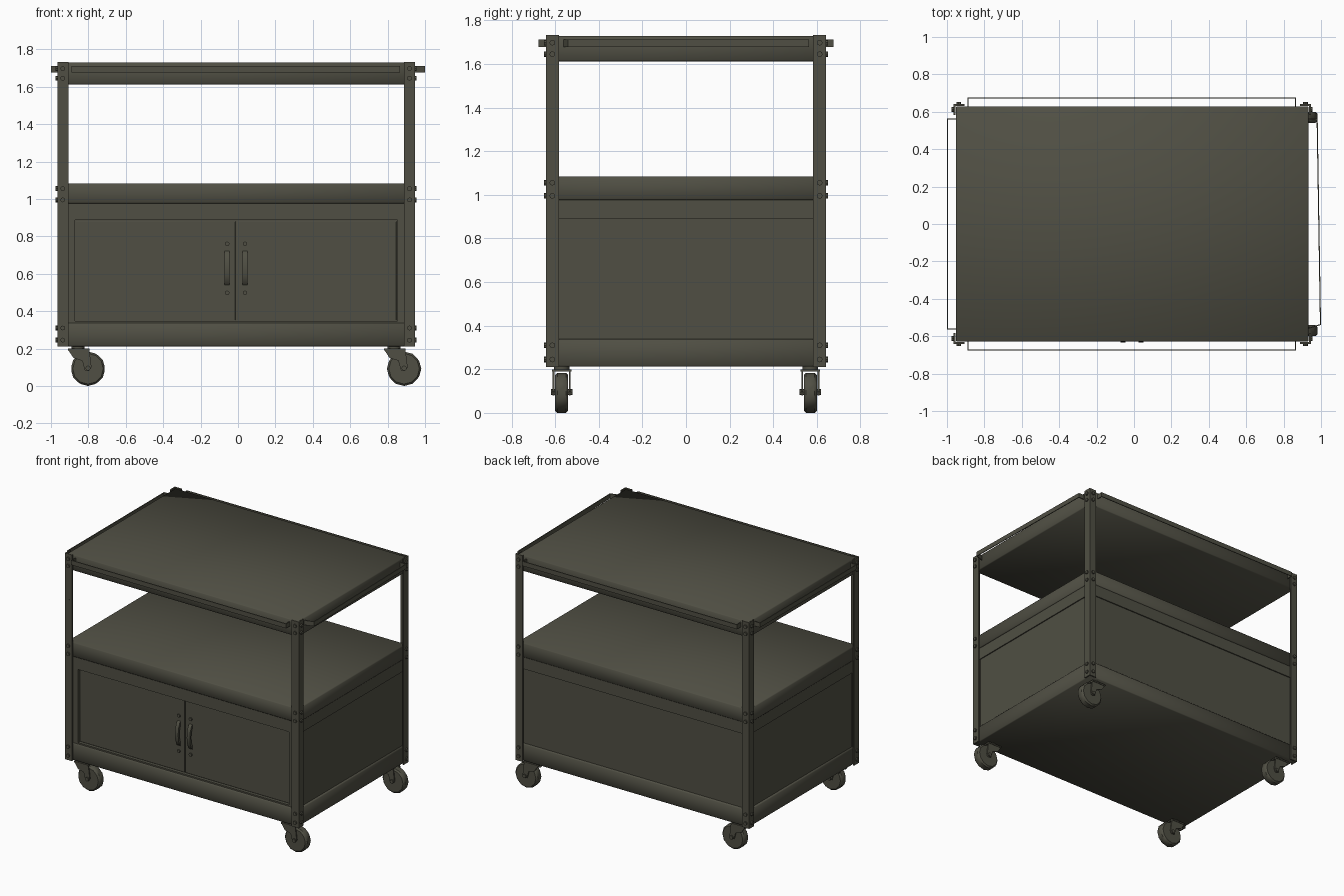
import bpy, bmesh, math
from mathutils import Vector, Matrix

if "Cube" in bpy.data.objects:
    bpy.data.objects.remove(bpy.data.objects["Cube"])

CX = -0.010            # centre of the cart body in x
PX, PY = 0.955, 0.641  # outer half size over the posts

steel = bpy.data.materials.new("dark olive steel")
steel.diffuse_color = (0.080, 0.078, 0.057, 1)
steel.use_nodes = True
steel.node_tree.nodes["Principled BSDF"].inputs["Base Color"].default_value = steel.diffuse_color


def finish(name, bm, bevel=0.0, segs=2, angle=35):
    bmesh.ops.recalc_face_normals(bm, faces=bm.faces)
    me = bpy.data.meshes.new(name)
    bm.to_mesh(me)
    bm.free()
    ob = bpy.data.objects.new(name, me)
    bpy.context.collection.objects.link(ob)
    me.materials.append(steel)
    if bevel:
        m = ob.modifiers.new("bevel", 'BEVEL')
        m.width, m.segments = bevel, segs
        m.limit_method = 'ANGLE'
    bpy.ops.object.select_all(action='DESELECT')
    ob.select_set(True)
    bpy.context.view_layer.objects.active = ob
    bpy.ops.object.shade_smooth_by_angle(angle=math.radians(angle))
    return ob


def box(name, x0, x1, y0, y1, z0, z1, bevel=0.0, segs=2, angle=35):
    bm = bmesh.new()
    bmesh.ops.create_cube(bm, size=1)
    for v in bm.verts:
        v.co = Vector((x0 + (v.co.x + .5) * (x1 - x0),
                       y0 + (v.co.y + .5) * (y1 - y0),
                       z0 + (v.co.z + .5) * (z1 - z0)))
    return finish(name, bm, bevel, segs, angle)


def prism(name, pts, a, b, axis='z', bevel=0.0):
    """Extrude a 2D outline from a to b along the given axis."""
    place = {'z': lambda p, t: (p[0], p[1], t),
             'y': lambda p, t: (p[0], t, p[1]),
             'x': lambda p, t: (t, p[0], p[1])}[axis]
    bm = bmesh.new()
    face = bm.faces.new([bm.verts.new(place(p, a)) for p in pts])
    ext = bmesh.ops.extrude_face_region(bm, geom=[face])
    move = Vector(place((0, 0), b - a))
    bmesh.ops.translate(bm, vec=move,
                        verts=[g for g in ext['geom'] if isinstance(g, bmesh.types.BMVert)])
    return finish(name, bm, bevel)


def cyl(name, centre, r, depth, axis, sides=12, bevel=0.0):
    rot = {'x': Matrix.Rotation(math.pi / 2, 4, 'Y'),
           'y': Matrix.Rotation(math.pi / 2, 4, 'X'),
           'z': Matrix.Identity(4)}[axis]
    bm = bmesh.new()
    bmesh.ops.create_cone(bm, cap_ends=True, segments=sides, radius1=r, radius2=r,
                          depth=depth, matrix=Matrix.Translation(centre) @ rot)
    return finish(name, bm, bevel, 1)


# three trays with softly shaded folded edges
for name, z0, z1 in (("bottom_tray", 0.212, 0.338), ("middle_shelf", 0.976, 1.083),
                     ("top_shelf", 1.612, 1.729)):
    box(name, CX - 0.943, CX + 0.943, -0.629, 0.629, z0, z1, 0.006, 1, 180)

# corner posts in angle steel, with bolts at each shelf
W, T = 0.058, 0.010
for sx in (-1, 1):
    for sy in (-1, 1):
        tag = ("left" if sx < 0 else "right") + ("_front" if sy < 0 else "_back")
        ell = [(0, 0), (W, 0), (W, T), (T, T), (T, W), (0, W)]
        prism("post_" + tag, [(CX + sx * (PX - u), sy * (PY - v)) for u, v in ell], 0.21, 1.732)
        for i, z in enumerate((0.245, 0.31, 0.995, 1.055, 1.645, 1.697)):
            cyl(f"front_bolt_{tag}_{i}", (CX + sx * (PX - 0.028), sy * (PY + 0.003), z),
                0.013, 0.014, 'y', 8)
            cyl(f"side_bolt_{tag}_{i}", (CX + sx * (PX + 0.003), sy * (PY - 0.028), z),
                0.013, 0.014, 'x', 8)
cyl("small_post_screw", (CX - PX + 0.028, -PY + 0.001, 1.395), 0.008, 0.006, 'y', 8)

# cabinet body with a proud band under the middle shelf
box("cabinet_body", CX - 0.928, CX + 0.928, -0.596, 0.614, 0.33, 0.98)
box("cabinet_upper_band", CX - 0.936, CX + 0.936, -0.620, 0.622, 0.888, 0.98)

# door frame stiles and bottom rail
for s, side in ((-1, "left"), (1, "right")):
    a, b = sorted((CX + s * 0.862, CX + s * 0.932))
    box("door_stile_" + side, a, b, -0.620, -0.59, 0.33, 0.89)
box("door_bottom_rail", CX - 0.93, CX + 0.93, -0.620, -0.59, 0.33, 0.348)

# doors with arched handles
for s, side in ((-1, "left"), (1, "right")):
    a, b = sorted((CX + s * 0.004, CX + s * 0.857))
    box("door_" + side, a, b, -0.604, -0.592, 0.352, 0.880, 0.002)
    hx = CX + s * 0.048
    outer = [(-0.600, 0.535), (-0.616, 0.55), (-0.630, 0.585), (-0.634, 0.63),
             (-0.630, 0.675), (-0.616, 0.71), (-0.600, 0.725)]
    inner = [(-0.600, 0.705), (-0.614, 0.67), (-0.620, 0.63), (-0.614, 0.59), (-0.600, 0.555)]
    prism("handle_" + side, outer + inner, hx - 0.013, hx + 0.013, 'x')
    for z in (0.498, 0.76):
        cyl(f"handle_screw_{side}_{z}", (hx, -0.607, z), 0.012, 0.012, 'y', 10)


# flat-bar rails standing off the top shelf on all four sides
def rail(name, path):
    """path: outer U shape from end to end, thickened inwards."""
    t = 0.006
    a, b, c, d = (Vector(p) for p in path)
    along, out = (c - b).normalized() * t, (b - a).normalized() * t
    pts = [a, b, c, d, d - along, c - along - out, b + along - out, a + along]
    prism(name, [tuple(p) for p in pts], 1.677, 1.711)


for s, side in ((-1, "front"), (1, "back")):
    rail("rail_" + side, [(-0.89, s * 0.622), (-0.89, s * 0.676),
                          (0.866, s * 0.676), (0.866, s * 0.622)])
rail("rail_left", [(-0.945, -0.565), (-1.0, -0.565), (-1.0, 0.565), (-0.945, 0.565)])
rail("rail_right", [(0.92, -0.565), (1.0, -0.54), (0.982, 0.565), (0.92, 0.565)])

# swivel casters, all trailing towards +x
fork = [(-0.055, 0.196), (0.06, 0.196), (0.072, 0.10), (0.058, 0.08),
        (0.036, 0.084), (0.022, 0.135), (-0.025, 0.15)]
for sx in (-1, 1):
    for sy in (-1, 1):
        tag = ("left" if sx < 0 else "right") + ("_front" if sy < 0 else "_back")
        x, y = CX + sx * 0.845, sy * 0.570
        box("caster_plate_" + tag, x - 0.055, x + 0.06, y - 0.045, y + 0.045, 0.19, 0.2)
        cyl("caster_swivel_" + tag, (x, y, 0.204), 0.035, 0.016, 'z', 12)
        for k in (-1, 1):
            a = y + k * 0.037
            prism(f"caster_fork_{tag}_{k}", [(x + u, w) for u, w in fork],
                  a - 0.004, a + 0.004, 'y')
        cyl("wheel_" + tag, (x + 0.053, y, 0.092), 0.092, 0.06, 'y', 12, bevel=0.010)
        cyl("wheel_axle_" + tag, (x + 0.053, y, 0.095), 0.014, 0.1, 'y', 8)
